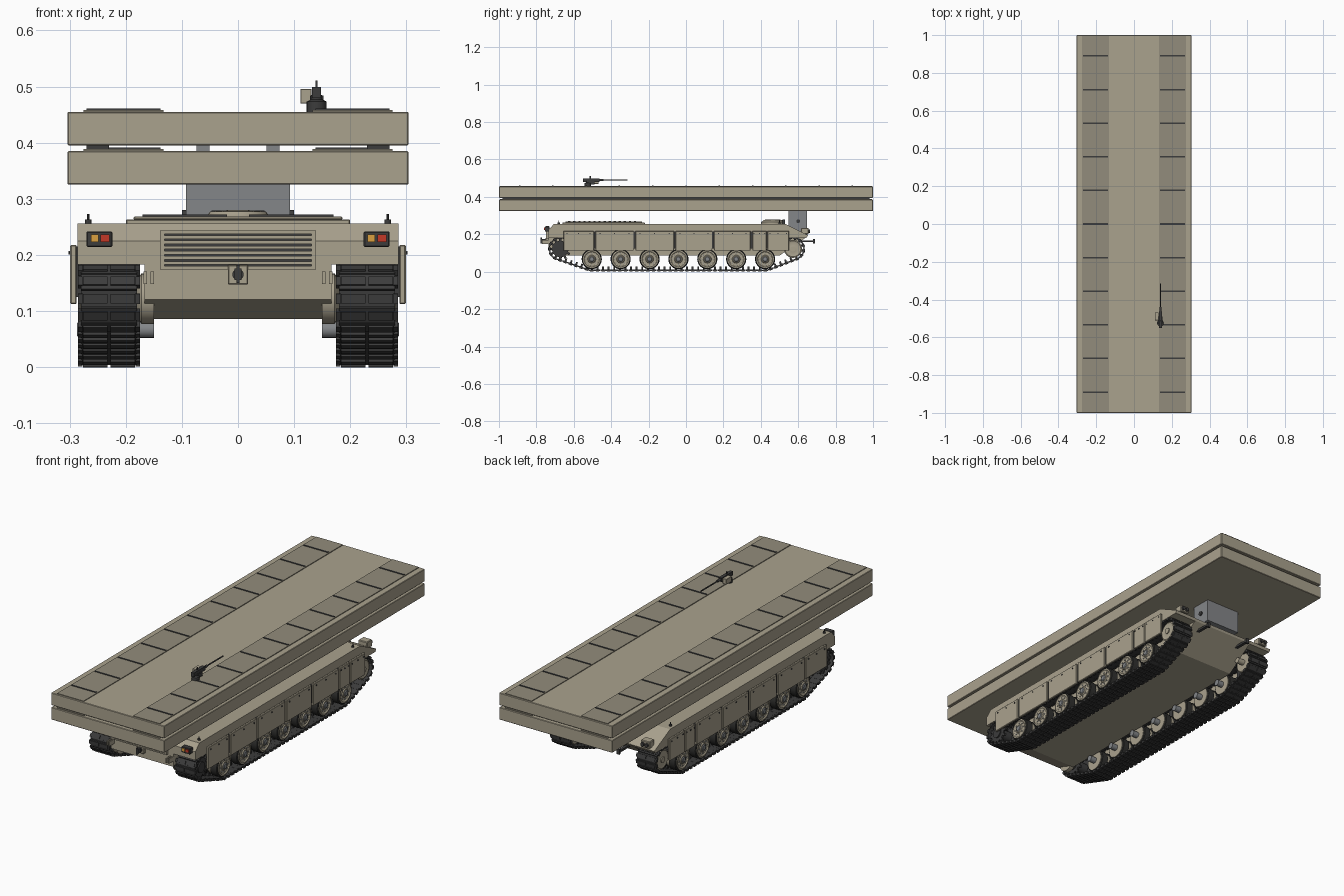
import bpy, bmesh
from math import sin, cos, pi, atan2, hypot
from mathutils import Matrix, Vector

if "Cube" in bpy.data.objects:
    bpy.data.objects.remove(bpy.data.objects["Cube"])


def mat(name, r, g, b):
    m = bpy.data.materials.new(name)
    m.diffuse_color = (r, g, b, 1)
    m.use_nodes = True
    m.node_tree.nodes["Principled BSDF"].inputs["Base Color"].default_value = m.diffuse_color
    return m


TAN = mat("tan_paint", 0.40, 0.36, 0.27)
WORN = mat("worn_tread", 0.29, 0.265, 0.20)
DARK = mat("dark_metal", 0.045, 0.045, 0.045)
RUBBER = mat("rubber", 0.03, 0.03, 0.028)
STEEL = mat("grey_steel", 0.23, 0.24, 0.25)
RED = mat("red_lens", 0.55, 0.04, 0.02)
AMBER = mat("amber_lens", 0.7, 0.35, 0.05)


def add_box(bm, x, y, z, m=None):
    """Box from (min, max) ranges, optionally transformed."""
    c = Vector(((x[0] + x[1]) / 2, (y[0] + y[1]) / 2, (z[0] + z[1]) / 2))
    t = Matrix.Translation(c) @ Matrix.Diagonal((x[1] - x[0], y[1] - y[0], z[1] - z[0], 1))
    bmesh.ops.create_cube(bm, size=1, matrix=m @ t if m else t)


def add_lathe(bm, c, profile, axis="x", seg=28):
    """Revolve (radius, offset) points round an axis through c, with closed ends."""
    rings = []
    for r, h in profile:
        ring = []
        for i in range(seg):
            u, v = r * cos(2 * pi * i / seg), r * sin(2 * pi * i / seg)
            p = {"x": (h, u, v), "y": (v, h, u), "z": (u, v, h)}[axis]
            ring.append(bm.verts.new(Vector(c) + Vector(p)))
        rings.append(ring)
    for a, b in zip(rings, rings[1:]):
        for i in range(seg):
            j = (i + 1) % seg
            bm.faces.new((a[i], a[j], b[j], b[i]))
    bm.faces.new(rings[0][::-1])
    bm.faces.new(rings[-1])


def add_cyl(bm, c, r, h0, h1, axis="x", seg=20):
    add_lathe(bm, c, [(r, h0), (r, h1)], axis, seg)


def add_profile(bm, pts, x0, x1):
    """Extrude a side (y, z) outline across x."""
    f = bm.faces.new([bm.verts.new((x0, y, z)) for y, z in pts])
    g = bmesh.ops.extrude_face_region(bm, geom=[f])["geom"]
    bmesh.ops.translate(bm, vec=(x1 - x0, 0, 0), verts=[v for v in g if isinstance(v, bmesh.types.BMVert)])


def finish(bm, name, material, mirror=False, bevel=0, smooth=False):
    bmesh.ops.recalc_face_normals(bm, faces=bm.faces)
    me = bpy.data.meshes.new(name)
    bm.to_mesh(me)
    bm.free()
    me.materials.append(material)
    o = bpy.data.objects.new(name, me)
    bpy.context.collection.objects.link(o)
    if bevel:
        b = o.modifiers.new("bevel", "BEVEL")
        b.width, b.segments = bevel, 1
    if mirror:
        o.modifiers.new("mirror", "MIRROR")
    if smooth:
        bpy.ops.object.select_all(action="DESELECT")
        o.select_set(True)
        bpy.context.view_layer.objects.active = o
        bpy.ops.object.shade_smooth_by_angle(angle=0.6)
    return o


def boxes(name, material, items, **kw):
    bm = bmesh.new()
    for it in items:
        add_box(bm, *it)
    return finish(bm, name, material, **kw)


# --- Two stacked bridge sections with tread lanes and cross ribs
for label, z in (("lower", 0.325), ("upper", 0.395)):
    boxes(label + "_bridge_section", TAN, [((-0.304, 0.304), (-1, 1), (z, z + 0.06))], bevel=0.002)
    boxes(label + "_bridge_lanes", WORN, [((0.133, 0.275), (-0.995, 0.995), (z + 0.059, z + 0.0635))], mirror=True)
    boxes(label + "_bridge_ribs", DARK, [((0.138, 0.27), (y - 0.004, y + 0.004), (z + 0.06, z + 0.066))
                                        for y in [-0.89 + 0.178 * i for i in range(11)]], mirror=True)
boxes("bridge_rails", DARK, [((0.23, 0.27), (-0.98, 0.98), (0.384, 0.396))], mirror=True)
boxes("bridge_spacers", STEEL, [((0.051, 0.074), (-0.97, 0.97), (0.384, 0.396))], mirror=True)
boxes("launcher_block", STEEL, [((-0.093, 0.093), (0.547, 0.648), (0.215, 0.327))])
bm = bmesh.new()
add_cyl(bm, (0, 0.6, 0.27), 0.01, -0.1, 0.1)
finish(bm, "launcher_pin", DARK, smooth=True)

# --- Hull: centre tub and track sponsons
bm = bmesh.new()
add_profile(bm, [(-0.735, 0.12), (-0.64, 0.086), (0.5, 0.086), (0.645, 0.185), (0.65, 0.195),
                 (0.53, 0.256), (-0.705, 0.256), (-0.735, 0.225)], -0.167, 0.167)
finish(bm, "hull_tub", TAN)
bm = bmesh.new()
add_profile(bm, [(-0.735, 0.183), (0.645, 0.183), (0.652, 0.195), (0.53, 0.256),
                 (-0.705, 0.256), (-0.735, 0.225)], 0.165, 0.286)
finish(bm, "hull_sponsons", TAN, mirror=True)

# --- Engine deck, louvres and driver hatch
boxes("engine_deck", TAN, [((-0.2, 0.2), (-0.66, -0.22), (0.254, 0.263)),
                           ((-0.186, 0.186), (-0.645, -0.235), (0.262, 0.268))], bevel=0.002)
boxes("deck_louvres", DARK, [((0.02, 0.17), (y, y + 0.012), (0.266, 0.2715))
                             for y in [-0.63 + 0.027 * i for i in range(14)]], mirror=True)
bm = bmesh.new()
add_lathe(bm, (0, 0.465, 0.25), [(0.064, 0), (0.064, 0.016), (0.055, 0.02), (0.05, 0.027), (0.015, 0.03)], "z")
finish(bm, "driver_hatch", TAN, smooth=True)
boxes("driver_periscopes", DARK, [((x - 0.012, x + 0.012), (0.515, 0.53), (0.25, 0.279)) for x in (-0.035, 0, 0.035)])

# --- Skirt panels with bolts and hangers
panels = [(-0.655, -0.493), (-0.483, -0.28), (-0.27, -0.065), (-0.055, 0.14), (0.15, 0.345), (0.355, 0.43), (0.436, 0.55)]
boxes("side_skirts", TAN, [((0.288, 0.299), p, (0.112, 0.218)) for p in panels], mirror=True, bevel=0.002)
boxes("skirt_hangers", DARK, [((0.275, 0.292), (p[1] - 0.008, p[1] + 0.018), (0.125, 0.215)) for p in panels[:-1]], mirror=True)
bm = bmesh.new()
for a, b in panels:
    for t in (0.12, 0.5, 0.88):
        add_cyl(bm, (0.299, a + (b - a) * t, 0.204), 0.0035, 0, 0.003, seg=6)
finish(bm, "skirt_bolts", DARK, mirror=True)

# --- Road wheels: rubber tyre, dished disc, hub
tyre, disc, hub = bmesh.new(), bmesh.new(), bmesh.new()
for y in [-0.504 + 0.1545 * i for i in range(7)]:
    for x0, x1 in ((0.184, 0.221), (0.239, 0.278)):
        add_lathe(tyre, (0, y, 0.067), [(0.05, x0), (0.054, x0 + 0.003), (0.054, x1 - 0.003), (0.05, x1)])
    add_lathe(disc, (0, y, 0.067), [(0.047, 0.181), (0.047, 0.281), (0.041, 0.282), (0.036, 0.2785),
                                    (0.022, 0.2785), (0.019, 0.283)])
    add_lathe(hub, (0, y, 0.067), [(0.015, 0.15), (0.015, 0.284), (0.011, 0.287)], seg=16)
    for k in range(8):
        add_cyl(hub, (0.2785, y + 0.029 * cos(k * pi / 4), 0.067 + 0.029 * sin(k * pi / 4)), 0.003, 0, 0.003, seg=6)
finish(tyre, "wheel_tyres", RUBBER, mirror=True, smooth=True)
finish(disc, "wheel_discs", TAN, mirror=True, smooth=True)
finish(hub, "wheel_hubs", STEEL, mirror=True, smooth=True)

# --- Rear sprocket with teeth, front idler
SPR, IDL = (-0.672, 0.122), (0.572, 0.122)
bm = bmesh.new()
for x in (0.192, 0.26):
    add_cyl(bm, (0, *SPR), 0.044, x, x + 0.01, seg=24)
    for k in range(12):
        m = Matrix.Translation((x, *SPR)) @ Matrix.Rotation(k * pi / 6, 4, "X")
        add_box(bm, (0, 0.01), (-0.006, 0.006), (0.04, 0.058), m)
add_cyl(bm, (0, *SPR), 0.026, 0.155, 0.276)
finish(bm, "drive_sprockets", DARK, mirror=True, smooth=True)
bm = bmesh.new()
add_lathe(bm, (0, *SPR), [(0.045, 0.15), (0.045, 0.172), (0.03, 0.182)])
for x0, x1 in ((0.186, 0.221), (0.239, 0.274)):
    add_lathe(bm, (0, *IDL), [(0.044, x0), (0.048, x0 + 0.003), (0.048, x1 - 0.003), (0.042, x1), (0.03, x1 - 0.004), (0.014, x1)])
add_cyl(bm, (0, *IDL), 0.014, 0.15, 0.279)
finish(bm, "idlers_and_final_drives", TAN, mirror=True, smooth=True)

# --- Track path: convex outline of the wheel circles, resampled into links
circles = [(-0.504, 0.067, 0.06), (0.423, 0.067, 0.06), (*IDL, 0.058), (*SPR, 0.058)]
pts = sorted((y + r * cos(a * pi / 32), z + r * sin(a * pi / 32)) for y, z, r in circles for a in range(64))


def chain(ps):
    h = []
    for p in ps:
        while len(h) > 1 and (h[-1][0] - h[-2][0]) * (p[1] - h[-2][1]) <= (h[-1][1] - h[-2][1]) * (p[0] - h[-2][0]):
            h.pop()
        h.append(p)
    return h[:-1]


loop = chain(pts) + chain(pts[::-1])
segs = list(zip(loop, loop[1:] + loop[:1]))
total = sum(hypot(b[0] - a[0], b[1] - a[1]) for a, b in segs)
N = 96
pitch = total / N
links, walked, k = bmesh.new(), 0, 0
for a, b in segs:
    d = hypot(b[0] - a[0], b[1] - a[1])
    while k < N and k * pitch < walked + d:
        t = (k * pitch - walked) / d
        m = (Matrix.Translation((0, a[0] + (b[0] - a[0]) * t, a[1] + (b[1] - a[1]) * t))
             @ Matrix.Rotation(atan2(b[1] - a[1], b[0] - a[0]), 4, "X"))
        h = pitch / 2
        add_box(links, (0.18, 0.28), (-h * 0.98, h * 0.98), (-0.003, 0.004), m)
        for x0, x1 in ((0.184, 0.227), (0.233, 0.276)):
            add_box(links, (x0, x1), (-h * 0.55, h * 0.55), (-0.007, -0.002), m)
        for x0, x1 in ((0.175, 0.183), (0.277, 0.285)):
            add_box(links, (x0, x1), (-h * 0.6, h * 0.6), (-0.006, 0.006), m)
        add_box(links, (0.226, 0.234), (-0.005, 0.005), (0.003, 0.02), m)
        k += 1
    walked += d
finish(links, "tracks", DARK, mirror=True)

# --- Tail: exhaust grille, towing bracket, lamps, corner posts
boxes("grille_recess", DARK, [((-0.134, 0.134), (-0.74, -0.73), (0.18, 0.238))])
boxes("grille_frame", TAN, [((-0.139, 0.139), (-0.748, -0.733), z) for z in ((0.174, 0.18), (0.237, 0.243))] +
      [(x, (-0.748, -0.733), (0.174, 0.243)) for x in ((-0.139, -0.131), (0.131, 0.139))] +
      [((-0.132, 0.132), (-0.746, -0.735), (0.1825 + 0.0092 * i, 0.1885 + 0.0092 * i)) for i in range(6)])
boxes("tow_bracket", TAN, [((-0.018, 0.018), (-0.75, -0.733), (0.147, 0.182))], bevel=0.002)
boxes("tow_pintle", DARK, [((-0.006, 0.006), (-0.775, -0.748), (0.155, 0.176)), ((-0.003, 0.003), (-0.777, -0.77), (0.15, 0.182))])
boxes("tail_lamp_housings", DARK, [((0.224, 0.27), (-0.755, -0.73), (0.214, 0.242))], mirror=True, bevel=0.002)
boxes("red_lamps", RED, [((x + 0.001, x + 0.017), (-0.758, -0.753), (0.223, 0.236)) for x in (-0.246, 0.248)])
boxes("amber_lamps", AMBER, [((x, x + 0.013), (-0.758, -0.753), (0.223, 0.236)) for x in (-0.262, 0.231)])
boxes("tow_lugs", TAN, [((x, x + 0.006), ys, (0.148, 0.17)) for x in (0.15, 0.162)
                        for ys in ((-0.77, -0.73), )], mirror=True)
bm = bmesh.new()
for y in (-0.68, 0.5):
    add_cyl(bm, (0.267, y, 0.255), 0.006, 0, 0.008, "z", 12)
    add_cyl(bm, (0.267, y, 0.255), 0.002, 0.008, 0.018, "z", 8)
add_cyl(bm, (0, -0.752, 0.165), 0.01, -0.004, 0.002, "y", 16)
finish(bm, "corner_posts", DARK, mirror=True)

# --- Nose: headlamps and tow hooks
boxes("headlamp_boxes", TAN, [((0.215, 0.262), (0.615, 0.655), (0.2, 0.234))], mirror=True, bevel=0.003)
bm = bmesh.new()
for x in (0.228, 0.25):
    add_cyl(bm, (x, 0.655, 0.217), 0.009, -0.003, 0.008, "y", 16)
finish(bm, "headlamp_lenses", DARK, mirror=True, smooth=True)
boxes("nose_tow_hooks", DARK, [((0.11, 0.125), (0.6, 0.688), (0.158, 0.168)), ((0.11, 0.125), (0.68, 0.69), (0.15, 0.176))], mirror=True)

# --- Machine gun on top of the bridge
GX = 0.14
bm = bmesh.new()
add_lathe(bm, (GX, -0.525, 0.455), [(0.018, 0), (0.018, 0.018), (0.01, 0.022), (0.01, 0.03)], "z", 16)
add_box(bm, (GX - 0.008, GX + 0.008), (-0.55, -0.462), (0.48, 0.499))
add_box(bm, (GX - 0.012, GX + 0.012), (-0.525, -0.49), (0.465, 0.484))
add_box(bm, (GX - 0.0015, GX + 0.0015), (-0.515, -0.508), (0.499, 0.511))
add_cyl(bm, (GX, 0, 0.49), 0.006, -0.465, -0.44, "y", 12)
add_cyl(bm, (GX, 0, 0.49), 0.0032, -0.44, -0.314, "y", 10)
finish(bm, "machine_gun", DARK, smooth=True)
boxes("ammo_box", TAN, [((0.111, 0.131), (-0.51, -0.468), (0.47, 0.496))], bevel=0.001)
